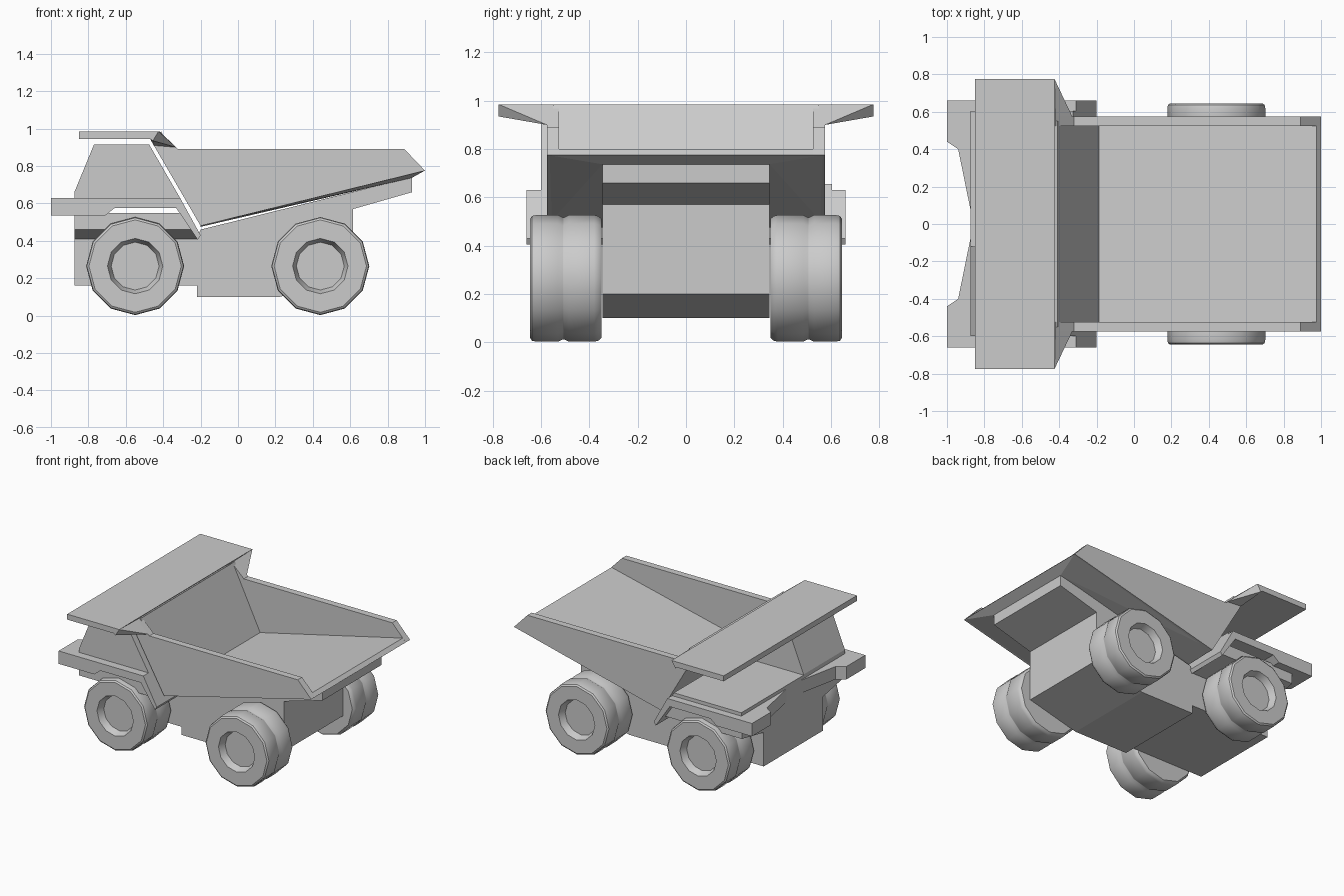
import bpy, bmesh, math

if "Cube" in bpy.data.objects:
    bpy.data.objects.remove(bpy.data.objects["Cube"])

grey = bpy.data.materials.new("body_grey")
grey.diffuse_color = (0.6, 0.6, 0.6, 1)
grey.use_nodes = True
grey.node_tree.nodes["Principled BSDF"].inputs["Base Color"].default_value = grey.diffuse_color


def finish(bm, name):
    bmesh.ops.recalc_face_normals(bm, faces=bm.faces)
    me = bpy.data.meshes.new(name)
    bm.to_mesh(me)
    bm.free()
    me.materials.append(grey)
    ob = bpy.data.objects.new(name, me)
    bpy.context.collection.objects.link(ob)
    return ob


def extrude(name, pts, a, b, axis="y"):
    """Extrude an outline from a to b: (x, z) along y, or (x, y) along z."""
    bm = bmesh.new()
    place = (lambda p, t: (p[0], t, p[1])) if axis == "y" else (lambda p, t: (p[0], p[1], t))
    lo = [bm.verts.new(place(p, a)) for p in pts]
    hi = [bm.verts.new(place(p, b)) for p in pts]
    bm.faces.new(lo)
    bm.faces.new(hi)
    n = len(pts)
    for i in range(n):
        j = (i + 1) % n
        bm.faces.new((lo[i], lo[j], hi[j], hi[i]))
    return finish(bm, name)


def hull(name, pts):
    bm = bmesh.new()
    for p in pts:
        bm.verts.new(p)
    bmesh.ops.convex_hull(bm, input=bm.verts)
    bmesh.ops.dissolve_limit(bm, angle_limit=0.01, verts=bm.verts, edges=bm.edges)
    return finish(bm, name)


def both(pts):
    """Points mirrored to both sides of the truck."""
    return [(x, s * y, z) for x, y, z in pts for s in (-1, 1)]


def wheel(name, cx, side):
    """Twelve-sided double tyre with recessed hubs, turned around the axle."""
    prof = [(0, .595), (.128, .595), (.148, .645), (.247, .645), (.258, .637),
            (.262, .62), (.262, .53), (.252, .51), (.252, .505), (.262, .485),
            (.262, .38), (.258, .363), (.247, .35), (.148, .35), (0, .35)]
    bm = bmesh.new()
    rings = []
    for r, y in prof:
        if r == 0:
            rings.append([bm.verts.new((cx, side * y, .265))] * 12)
        else:
            rings.append([bm.verts.new((cx + r * math.cos(k * math.pi / 6), side * y,
                                        .265 + r * math.sin(k * math.pi / 6)))
                          for k in range(12)])
    for a, b in zip(rings, rings[1:]):
        for k in range(12):
            m = (k + 1) % 12
            bm.faces.new(list(dict.fromkeys((a[k], a[m], b[m], b[k]))))
    ob = finish(bm, name)
    bpy.context.view_layer.objects.active = ob
    ob.select_set(True)
    bpy.ops.object.shade_smooth_by_angle(angle=math.radians(35))
    ob.select_set(False)


# Wheels
for label, cx in (("front", -.55), ("rear", .44)):
    for sname, s in (("near", -1), ("far", 1)):
        wheel(f"{label}_wheel_{sname}", cx, s)

# Chassis with raised tail
extrude("rear_chassis", [(-.22, .1), (.22, .1), (.615, .2), (.615, .57), (.93, .66),
                         (.93, .74), (-.2, .46), (-.22, .42)], -.345, .345)
extrude("front_chassis", [(-.875, .16), (-.22, .16), (-.22, .42), (-.875, .42)], -.345, .345)

# Body under the deck, flaring outward
hull("lower_body", both([(-.875, .345, .41), (-.22, .345, .41), (-.875, .6, .46),
                         (-.235, .6, .46), (-.875, .6, .55), (-.31, .6, .55)]))

# Deck with sloped rear fenders and notched nose
extrude("deck", [(-.875, .535), (-.71, .535), (-.66, .575), (-.33, .575), (-.215, .405),
                 (-.2, .43), (-.31, .63), (-.875, .63)], -.66, .66)
for sname, s in (("near", -1), ("far", 1)):
    extrude(f"deck_nose_{sname}", [(-.875, s * .08), (-.94, s * .4), (-1, s * .44),
                                   (-1, s * .66), (-.875, s * .66)], .535, .63, "z")
extrude("deck_panel", [(-.875, .63), (-.31, .63), (-.325, .655), (-.875, .655)], -.12, .605)

# Cab on one side
extrude("cab", [(-.875, .63), (-.31, .63), (-.475, .915), (-.77, .915), (-.875, .66)],
        -.6, -.12)

# Dump bed: floor, sloped front wall, side walls
extrude("bed_floor", [(-.2, .48), (1, .775), (.975, .8), (-.187, .53)], -.55, .55)
extrude("bed_front_wall", [(-.2, .48), (-.187, .53), (-.41, .985), (-.47, .945)], -.55, .55)
for sname, s in (("near", -1), ("far", 1)):
    extrude(f"bed_side_{sname}", [(-.2, .48), (1, .775), (.89, .89), (-.32, .89),
                                  (-.42, .985), (-.47, .945)], s * .525, s * .575)
hull("bed_underside", both([(-.2, .575, .482), (1, .575, .776), (-.2, .345, .475),
                            (.93, .345, .737)]))

# Canopy over the cab and its gussets down to the bed sides
extrude("canopy", [(-.85, .945), (-.47, .945), (-.425, .985), (-.85, .985)], -.775, .775)
for sname, s in (("near", -1), ("far", 1)):
    hull(f"canopy_gusset_{sname}", [(x, s * y, z) for x, y, z in
         [(-.425, .775, .985), (-.455, .775, .935), (-.47, .775, .945), (-.33, .575, .9),
          (-.42, .575, .985), (-.45, .575, .91), (-.47, .575, .945)]])
